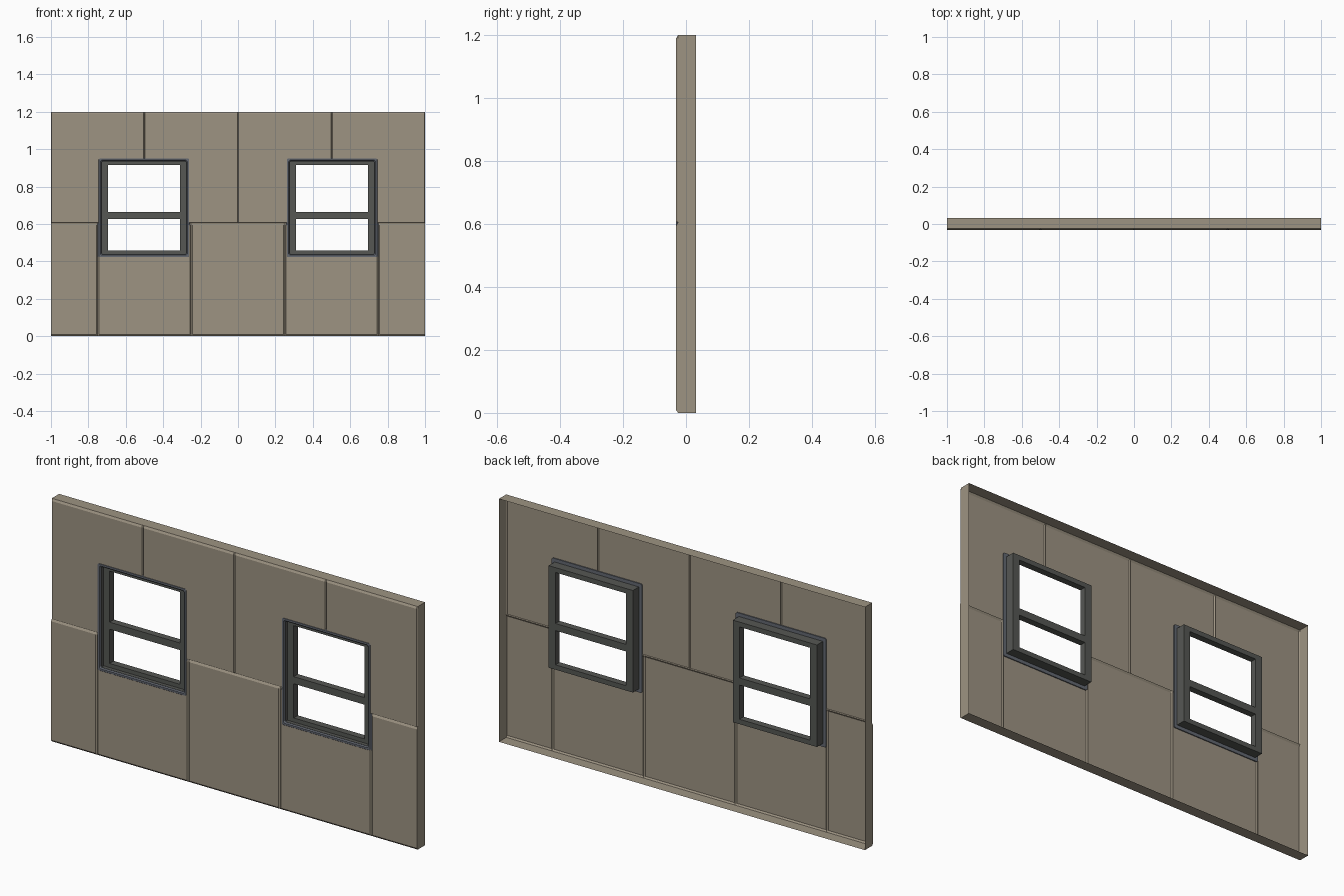
import bpy, bmesh

if "Cube" in bpy.data.objects:
    bpy.data.objects.remove(bpy.data.objects["Cube"])

FRONT, BACK, DEEP = -0.031, 0.032, 0.006
SEAM = 0.605
WIN_X, WIN_Z = 0.503, 0.687      # window centre
HALF_X, HALF_Z = 0.247, 0.269    # half size of the outer trim


def material(name, rgb):
    m = bpy.data.materials.new(name)
    m.diffuse_color = (*rgb, 1)
    m.use_nodes = True
    m.node_tree.nodes["Principled BSDF"].inputs["Base Color"].default_value = m.diffuse_color
    return m


BEIGE = material("beige panel", (0.34, 0.295, 0.225))
SLATE = material("slate trim", (0.125, 0.138, 0.165))
GREY = material("dark grey frame", (0.092, 0.096, 0.088))


def finish(bm, name, mat):
    me = bpy.data.meshes.new(name)
    bm.to_mesh(me)
    bm.free()
    me.materials.append(mat)
    ob = bpy.data.objects.new(name, me)
    bpy.context.collection.objects.link(ob)
    return ob


def panel_row(name, z0, z1, grooves, half, bevel0, bevel1):
    """Pressed sheet with vertical grooves, window holes and folded outer rims."""
    xs = {-1.0, 1.0}
    for g in grooves:
        xs |= {round(g + d, 4) for d in (-half, 0, half) if abs(g + d) <= 1}
    hx0, hx1 = WIN_X - HALF_X + 0.012, WIN_X + HALF_X - 0.012
    hz0, hz1 = WIN_Z - HALF_Z + 0.012, WIN_Z + HALF_Z - 0.012
    xs |= {s * v for s in (-1, 1) for v in (hx0, hx1)}
    xs = sorted(xs)
    zs = sorted({z0, z0 + bevel0, z1 - bevel1, z1} | {h for h in (hz0, hz1) if z0 < h < z1})
    bm = bmesh.new()

    def y(x, z):
        return FRONT + DEEP if x in grooves or z in (z0, z1) else FRONT

    v = [[bm.verts.new((x, y(x, z), z)) for x in xs] for z in zs]
    for j in range(len(zs) - 1):
        for i in range(len(xs) - 1):
            cx, cz = (xs[i] + xs[i + 1]) / 2, (zs[j] + zs[j + 1]) / 2
            if hx0 < abs(cx) < hx1 and hz0 < cz < hz1:
                continue
            bm.faces.new((v[j][i], v[j][i + 1], v[j + 1][i + 1], v[j + 1][i]))
    bmesh.ops.delete(bm, geom=[p for p in bm.verts if not p.link_faces], context='VERTS')

    # rims folded back along the outer edges of the wall
    def outer(e):
        a, b = (p.co for p in e.verts)
        return any(abs(a[k] - t) < 1e-5 and abs(b[k] - t) < 1e-5
                   for k, t in ((0, -1), (0, 1), (2, 0), (2, 1.2)))
    edges = [e for e in bm.edges if e.is_boundary and outer(e)]
    for g in bmesh.ops.extrude_edge_only(bm, edges=edges)["geom"]:
        if isinstance(g, bmesh.types.BMVert):
            g.co.y = BACK
    finish(bm, name, BEIGE)


panel_row("upper_panels", SEAM, 1.2, (-1.0, -0.5, 0.0, 0.5, 1.0), 0.004, 0.002, 0.010)
panel_row("lower_panels", 0.0, SEAM, (-0.75, -0.25, 0.25, 0.75), 0.006, 0.008, 0.010)


def ring(name, cx, profile, mat, cut=0.0):
    """Rectangular ring swept from a closed profile of (inset x, inset z, y)."""
    bm = bmesh.new()
    loops = []
    for ix, iz, y in profile:
        a, b = HALF_X - ix, HALF_Z - iz
        pts = []
        for sx, sz in ((-1, -1), (1, -1), (1, 1), (-1, 1)):
            p = [(sx * a, sz * (b - cut)), (sx * (a - cut), sz * b)]
            if not cut:
                p = p[:1]
            pts += p if sx * sz > 0 else p[::-1]
        loops.append([bm.verts.new((cx + x, y, WIN_Z + z)) for x, z in pts])
    n = len(loops[0])
    for k, la in enumerate(loops):
        lb = loops[(k + 1) % len(loops)]
        for i in range(n):
            bm.faces.new((la[i], la[(i + 1) % n], lb[(i + 1) % n], lb[i]))
    bmesh.ops.recalc_face_normals(bm, faces=bm.faces)
    finish(bm, name, mat)


def bar(name, cx, half_x, z0, z1, y0, y1):
    bm = bmesh.new()
    bmesh.ops.create_cube(bm, size=1)
    for p in bm.verts:
        p.co = (cx + p.co.x * 2 * half_x,
                y0 + (p.co.y + 0.5) * (y1 - y0),
                z0 + (p.co.z + 0.5) * (z1 - z0))
    finish(bm, name, GREY)


for side, cx in (("left", -WIN_X), ("right", WIN_X)):
    # raised bevelled trim around the opening
    ring(side + "_window_trim", cx,
         [(0, 0, -0.022), (0, 0, -0.027), (0.006, 0.006, -0.032),
          (0.015, 0.015, -0.032), (0.020, 0.020, -0.027), (0.020, 0.020, -0.022)],
         SLATE, 0.006)
    # deep frame with a recessed sash
    ring(side + "_window_frame", cx,
         [(0.017, 0.017, -0.026), (0.021, 0.021, -0.026), (0.021, 0.021, -0.008),
          (0.054, 0.041, -0.008), (0.054, 0.041, 0.025), (0.017, 0.017, 0.025)],
         GREY)
    # meeting rail
    bar(side + "_window_rail", cx, HALF_X - 0.05, 0.628, 0.663, -0.008, 0.025)
